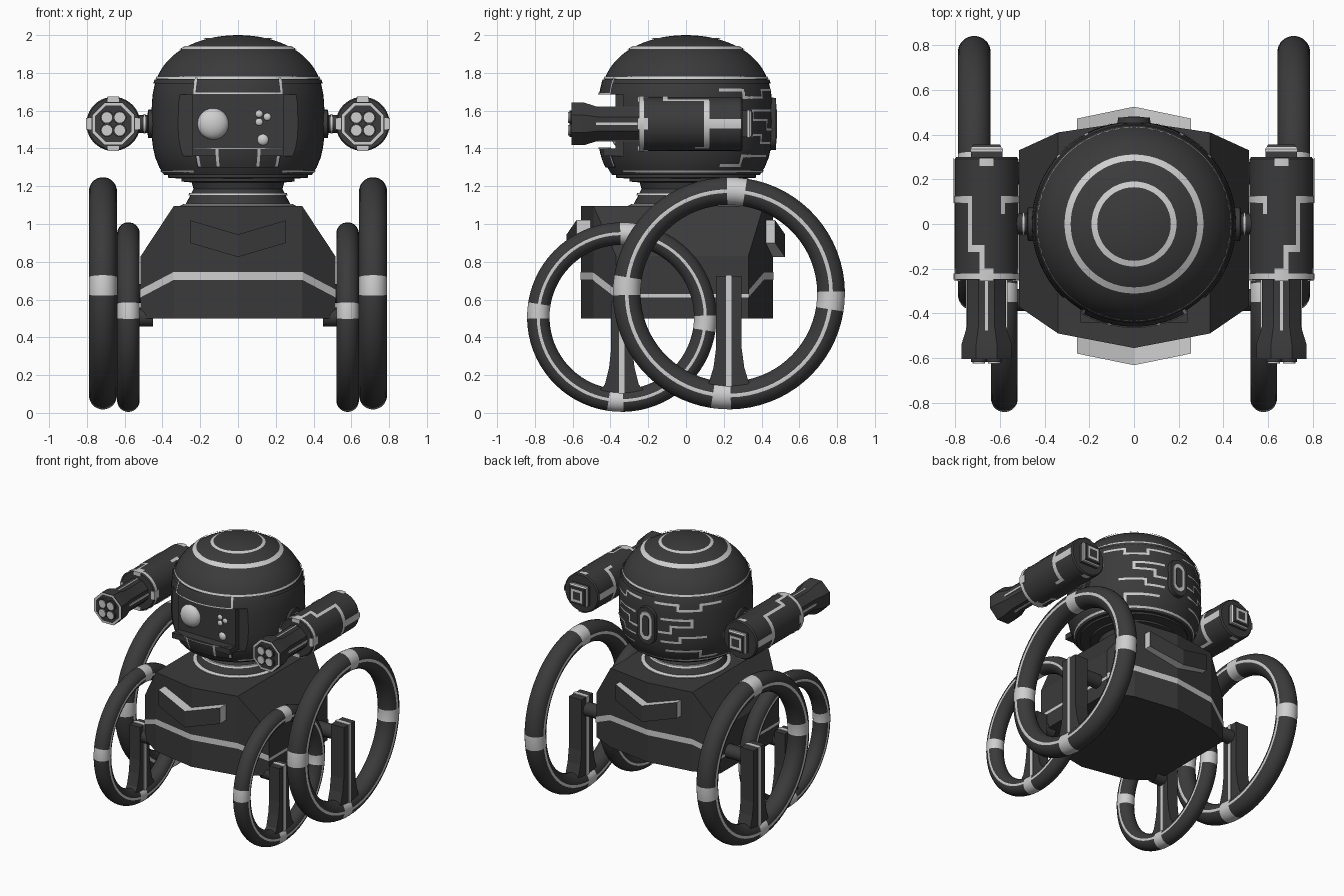
import bpy, bmesh, math
from mathutils import Vector

old = bpy.data.objects.get("Cube")
if old:
    bpy.data.objects.remove(old, do_unlink=True)


def material(name, v):
    m = bpy.data.materials.new(name)
    m.use_nodes = True
    m.diffuse_color = (v, v, v, 1)
    m.node_tree.nodes["Principled BSDF"].inputs["Base Color"].default_value = (v, v, v, 1)
    return m


DARK, LIGHT = material("charcoal", 0.043), material("light_grey", 0.62)


def finish(name, bm, mats, mirror=False, smooth=True, recalc=True):
    if recalc:
        bmesh.ops.remove_doubles(bm, verts=bm.verts, dist=0.0001)
        bmesh.ops.recalc_face_normals(bm, faces=bm.faces)
    me = bpy.data.meshes.new(name)
    bm.to_mesh(me)
    bm.free()
    ob = bpy.data.objects.new(name, me)
    bpy.context.collection.objects.link(ob)
    for m in mats:
        me.materials.append(m)
    bpy.ops.object.select_all(action='DESELECT')
    ob.select_set(True)
    bpy.context.view_layer.objects.active = ob
    if smooth:
        bpy.ops.object.shade_smooth_by_angle(angle=math.radians(32))
    if mirror:
        ob.modifiers.new("mirror", 'MIRROR').use_mirror_merge = False
    return ob


def loft(bm, a, b):
    """Solid between two matching loops of points."""
    va, vb = [bm.verts.new(p) for p in a], [bm.verts.new(p) for p in b]
    faces = [bm.faces.new(va[::-1]), bm.faces.new(vb)]
    n = len(a)
    for i in range(n):
        faces.append(bm.faces.new((va[i], va[(i + 1) % n], vb[(i + 1) % n], vb[i])))
    return faces


def box(bm, x0, x1, y0, y1, z0, z1):
    ring = [(x0, y0), (x1, y0), (x1, y1), (x0, y1)]
    loft(bm, [(x, y, z0) for x, y in ring], [(x, y, z1) for x, y in ring])


def lathe(bm, profile, axis='z', at=(0, 0, 0), segs=48, turn=0.0):
    """Revolve (radius, height) points round an axis."""
    rows = []
    for r, h in profile:
        row = []
        for i in range(segs):
            a = 2 * math.pi * (i + turn) / segs
            c, s = r * math.cos(a), r * math.sin(a)
            p = {'x': (h, c, s), 'y': (c, h, s), 'z': (c, s, h)}[axis]
            row.append(bm.verts.new(Vector(p) + Vector(at)))
        rows.append(row)
    for p, q in zip(rows, rows[1:]):
        for i in range(segs):
            j = (i + 1) % segs
            bm.faces.new((p[i], p[j], q[j], q[i]))


def patch(bm, surf, u0, u1, v0, v1):
    """Thin marking that follows a curved surface."""
    u0, u1, v0, v1 = min(u0, u1), max(u0, u1), min(v0, v1), max(v0, v1)
    n, m = max(1, math.ceil((u1 - u0) / 6)), max(1, math.ceil((v1 - v0) / 0.03))
    g = [[bm.verts.new(surf(u0 + (u1 - u0) * i / n, v0 + (v1 - v0) * j / m))
          for j in range(m + 1)] for i in range(n + 1)]
    for i in range(n):
        for j in range(m):
            bm.faces.new((g[i][j], g[i + 1][j], g[i + 1][j + 1], g[i][j + 1]))


def path(bm, surf, pts, hu, hv):
    for (a, b), (c, d) in zip(pts, pts[1:]):
        patch(bm, surf, min(a, c) - hu, max(a, c) + hu, min(b, d) - hv, max(b, d) + hv)


# Body: faceted hull with sloping shoulders
half = [(0.515, -0.37), (0.515, 0.33), (0.34, 0.41), (0, 0.46)]
plan = half + [(-x, y) for x, y in half[2::-1]] + [(-0.34, -0.49), (0, -0.555), (0.34, -0.49)]
bm = bmesh.new()
for x, y in plan:
    bm.verts.new((x, y, 0.5))
    bm.verts.new((x, y, 0.83 if abs(x) > 0.5 else 1.095))
bmesh.ops.convex_hull(bm, input=bm.verts)
bmesh.ops.dissolve_limit(bm, angle_limit=0.01, verts=bm.verts, edges=bm.edges)
finish("body", bm, [DARK], smooth=False)

# Body stripe: thin on the sides, wide and raised on front and back
bm = bmesh.new()
for (x0, y0), (x1, y1) in zip(plan, plan[1:] + plan[:1]):
    side = abs(x0) > 0.5 and abs(x1) > 0.5
    span = lambda x: (0.61, 0.63) if side else (0.61, 0.652) if abs(x) > 0.5 else (0.703, 0.745)
    k = 1.007
    (a, b), (c, d) = span(x0), span(x1)
    bm.faces.new([bm.verts.new(p) for p in (
        (x0 * k, y0 * k, a), (x1 * k, y1 * k, c), (x1 * k, y1 * k, d), (x0 * k, y0 * k, b))])
finish("body_stripe", bm, [LIGHT], smooth=False, recalc=False)

# Chevron plates: dark face, light rim
for name, s, mid, end in (("front_chevron", -1, 0.632, 0.58), ("back_chevron", 1, 0.525, 0.472)):
    bm = bmesh.new()
    for k in (-1, 1):
        xz = [(0, 0.945), (0.255 * k, 1.02), (0.255 * k, 0.9), (0, 0.825)]
        outer = [(x, s * (end if x else mid), z) for x, z in xz]
        faces = loft(bm, [(x, y - s * 0.08, z) for x, y, z in outer], outer)
        for f in faces[2:]:
            f.material_index = 1
        bmesh.ops.delete(bm, geom=[faces[-1]], context='FACES_ONLY')
    finish(name, bm, [DARK, LIGHT], smooth=False)

# Neck
bm = bmesh.new()
lathe(bm, [(0, 1.27), (0.37, 1.27), (0.37, 1.245), (0.3, 1.24), (0.3, 1.225), (0.245, 1.22),
           (0.235, 1.185), (0.285, 1.09)])
finish("neck", bm, [DARK])
bm = bmesh.new()
lathe(bm, [(0.24, 1.165), (0.258, 1.163), (0.264, 1.15), (0.245, 1.15)])
lathe(bm, [(0.28, 1.106), (0.287, 1.106), (0.305, 1.099), (0.305, 1.094)])
finish("neck_rings", bm, [LIGHT])

# Head: squashed dome with a face recess cut out
MID, RAD, TALL = 1.55, 0.458, 0.45


def head_r(z):
    return RAD * math.sqrt(max(0, 1 - abs((z - MID) / TALL) ** 3))


def head_surf(lift):
    def f(u, z):
        a, r = math.radians(u), head_r(z) + lift
        return (-r * math.sin(a), r * math.cos(a), z + (lift if z > 1.9 else 0))
    return f


prof = [(0, 1.26)] + [(head_r(z), z) for z in (1.26, 1.3, 1.35, 1.4, 1.45, 1.5)]
for i in range(19):
    t = math.pi / 2 * i / 18
    prof.append((RAD * math.cos(t), MID + TALL * math.sin(t) ** (2 / 3)))
bm = bmesh.new()
lathe(bm, prof, segs=64)
head = finish("head", bm, [DARK])
bm = bmesh.new()
box(bm, -0.33, 0.33, -1, -0.33, 1.36, 1.685)
cutter = finish("face_cutter", bm, [DARK], smooth=False)
cutter.hide_render = True
cut = head.modifiers.new("face_recess", 'BOOLEAN')
cut.operation, cut.object = 'DIFFERENCE', cutter
bpy.context.view_layer.objects.active = head
while head.modifiers[0] != cut and head.modifiers[0].type == 'BOOLEAN':
    break
bpy.ops.object.modifier_move_to_index(modifier="face_recess", index=0)
bpy.ops.object.modifier_apply(modifier="face_recess")
bpy.data.objects.remove(cutter, do_unlink=True)

# Face panel, brow, chin and rim
bm = bmesh.new()
box(bm, -0.24, 0.24, -0.372, -0.3, 1.36, 1.69)
finish("face_panel", bm, [DARK], smooth=False)
bm = bmesh.new()
patch(bm, head_surf(0.008), 150, 210, 1.685, 1.765)
patch(bm, head_surf(0.01), 150, 210, 1.3, 1.4)
patch(bm, head_surf(0.009), 0, 360, 1.745, 1.765)
finish("head_trim", bm, [DARK], recalc=False)
bm = bmesh.new()
box(bm, -0.24, 0.24, -0.44, -0.36, 1.36, 1.4)
finish("chin", bm, [DARK], smooth=False)

# Light head markings
bm = bmesh.new()
skin, proud = head_surf(0.005), head_surf(0.014)
patch(bm, skin, 0, 360, 1.768, 1.78)
patch(bm, skin, 0, 360, 1.918, 1.937)
patch(bm, skin, 0, 360, 1.974, 1.981)
patch(bm, skin, 0, 145, 1.272, 1.284)
patch(bm, skin, 215, 360, 1.272, 1.284)
path(bm, proud, [(150, 1.77), (150, 1.69), (210, 1.69), (210, 1.77)], 1, 0.005)
path(bm, proud, [(150, 1.4), (210, 1.4)], 1, 0.004)
for a in (152, 166, 194, 208):
    patch(bm, proud, a - 1, a + 1, 1.305, 1.4)
circuits = [
    [(66, 1.71), (48, 1.71), (48, 1.67), (28, 1.67), (28, 1.71), (8, 1.71)],
    [(14, 1.6), (40, 1.6), (40, 1.55), (22, 1.55), (22, 1.5), (12, 1.5)],
    [(14, 1.43), (30, 1.43), (30, 1.47), (52, 1.47)],
    [(64, 1.31), (48, 1.31), (48, 1.36), (18, 1.36)]]
for c in circuits:
    for s in (-1, 1):
        path(bm, skin, [(u * s, z) for u, z in c], 1.2, 0.008)
finish("head_markings", bm, [LIGHT], recalc=False)

# Eye and indicator lamps
bm = bmesh.new()
for x, z, r in ((-0.132, 1.53, 0.083), (0.112, 1.583, 0.02), (0.155, 1.567, 0.02),
                (0.112, 1.54, 0.02), (0.132, 1.446, 0.03)):
    arc = [math.pi / 2 * i / 8 for i in range(9)]
    lathe(bm, [(r * math.cos(t), -0.6 * r * math.sin(t)) for t in arc], 'y', (x, -0.371, z), 24)
finish("eye_and_lamps", bm, [LIGHT])


# Back hatch: rounded upright block with a light oval
def oval(w, h, y):
    return [(w * math.cos(t) + 0, y, 1.53 + (h - w) * (1 if i < 12 else -1) + w * math.sin(t))
            for i, t in ((i, math.pi * (i + 0.5) / 12) for i in range(24))]


for name, mat, w, h, y0, y1 in (("hatch", DARK, 0.08, 0.145, 0.4, 0.476),
                                ("hatch_oval", LIGHT, 0.052, 0.11, 0.47, 0.479),
                                ("hatch_core", DARK, 0.03, 0.08, 0.47, 0.482)):
    bm = bmesh.new()
    loft(bm, oval(w, h, y0), oval(w * 0.9, h * 0.95, y1))
    finish(name, bm, [mat])

# Side cannons
CX, CZ = 0.66, 1.53
axis = (CX, 0, CZ)
bm = bmesh.new()
lathe(bm, [(0, -0.25), (0.136, -0.25), (0.143, -0.24), (0.143, 0.29), (0.135, 0.3), (0, 0.3)], 'y', axis, 40)
finish("cannon_drum", bm, [DARK], mirror=True)
bm = bmesh.new()
lathe(bm, [(0.095, -0.24), (0.095, -0.46), (0.122, -0.54), (0.122, -0.605), (0, -0.605)], 'y', axis, 8, 0.5)
lathe(bm, [(0, 0.355), (0.085, 0.355), (0.1, 0.335), (0.1, 0.29)], 'y', axis, 4, 0.5)
for dx in (-0.034, 0.034):
    for dz in (-0.034, 0.034):
        lathe(bm, [(0.036, -0.6), (0.036, -0.618), (0, -0.618)], 'y', (CX + dx, 0, CZ + dz), 16)
finish("cannon_barrel", bm, [DARK], mirror=True)
bm = bmesh.new()
for dx in (-0.034, 0.034):
    for dz in (-0.034, 0.034):
        lathe(bm, [(0.028, -0.61), (0.028, -0.624), (0, -0.624)], 'y', (CX + dx, 0, CZ + dz), 16)
lathe(bm, [(0.12, -0.607), (0.105, -0.607)], 'y', axis, 8, 0.5)
lathe(bm, [(0.103, 0.325), (0.103, 0.336), (0.095, 0.344)], 'y', axis, 4, 0.5)
lathe(bm, [(0.065, 0.357), (0.042, 0.357)], 'y', axis, 4, 0.5)
for dx, dz in ((0, 1), (0, -1), (1, 0), (-1, 0)):
    x, z = CX + dx * 0.086, CZ + dz * 0.086
    box(bm, x - 0.007, x + 0.007, -0.5, -0.24, z - 0.007, z + 0.007)
    x, z = CX + dx * 0.13, CZ + dz * 0.13
    w, h = (0.014, 0.03) if dx else (0.03, 0.014)
    box(bm, x - w, x + w, -0.256, -0.2, z - h, z + h)
finish("cannon_lights", bm, [LIGHT], mirror=True, smooth=False)


def drum(u, y):
    a = math.radians(u)
    return (CX + 0.147 * math.sin(a), y, CZ + 0.147 * math.cos(a))


bm = bmesh.new()
patch(bm, drum, 0, 360, -0.248, -0.222)
for base in (0, 180):
    path(bm, drum, [(base + 90, 0.11), (base + 30, 0.11), (base + 30, -0.11),
                    (base + 8, -0.11), (base + 8, -0.24)], 4, 0.015)
    path(bm, drum, [(base - 90, 0.11), (base - 30, 0.11), (base - 30, 0.06)], 4, 0.015)
    patch(bm, drum, base - 12, base + 12, 0.26, 0.295)
    patch(bm, drum, base + 80, base + 100, 0.11, 0.295)
finish("drum_markings", bm, [LIGHT], mirror=True, recalc=False)
bm = bmesh.new()
lathe(bm, [(0.075, 0.42), (0.075, 0.475), (0.047, 0.48), (0.047, 0.56)], 'x', (0, 0, CZ), 24)
finish("cannon_pivot", bm, [DARK], mirror=True)
bm = bmesh.new()
lathe(bm, [(0.047, 0.49), (0.052, 0.49), (0.052, 0.5), (0.047, 0.5)], 'x', (0, 0, CZ), 24)
finish("pivot_ring", bm, [LIGHT], mirror=True)

# Hoop wheels with flared struts and axles
for name, x, y, z, big, tube, top, w in (("rear", 0.715, 0.227, 0.633, 0.541, 0.074, 0.725, 0.068),
                                         ("front", 0.58, -0.34, 0.507, 0.442, 0.06, 0.59, 0.056)):
    bm = bmesh.new()
    ring = [2 * math.pi * (i + 0.5) / 24 for i in range(25)]
    lathe(bm, [(big + tube * math.sin(t), tube * math.cos(t)) for t in ring], 'x', (x, y, z), 72, -0.8)
    bmesh.ops.remove_doubles(bm, verts=bm.verts, dist=0.0001)
    bmesh.ops.recalc_face_normals(bm, faces=bm.faces)
    for f in bm.faces:
        c = f.calc_center_median()
        a = math.degrees(math.atan2(c.z - z, c.y - y)) + 4
        near = abs((a + 45) % 90 - 45)
        f.material_index = 1 if abs(f.normal.x) > 0.985 or near < 5.2 else 0
    finish(name + "_hoop", bm, [DARK, LIGHT], mirror=True)
    bm = bmesh.new()
    side = [(w, top), (w, 0.34), (w * 1.2, 0.24), (w * 1.6, 0.15), (w * 2.4, 0.1), (w * 2.4, 0.07)]
    outline = side + [(-a, b) for a, b in reversed(side)]
    t = tube * 0.72
    loft(bm, [(x - t, y + a, b) for a, b in outline], [(x + t, y + a, b) for a, b in outline])
    finish(name + "_strut", bm, [DARK], mirror=True, smooth=False)
    bm = bmesh.new()
    box(bm, x - t - 0.004, x + t + 0.004, y - 0.014, y + 0.014, 0.09, top + 0.004)
    finish(name + "_strut_stripe", bm, [LIGHT], mirror=True, smooth=False)
    bm = bmesh.new()
    lathe(bm, [(0.05, 0.45), (0.05, x)], 'x', (0, y, min(z, top - 0.055)), 24)
    finish(name + "_axle", bm, [DARK], mirror=True)
